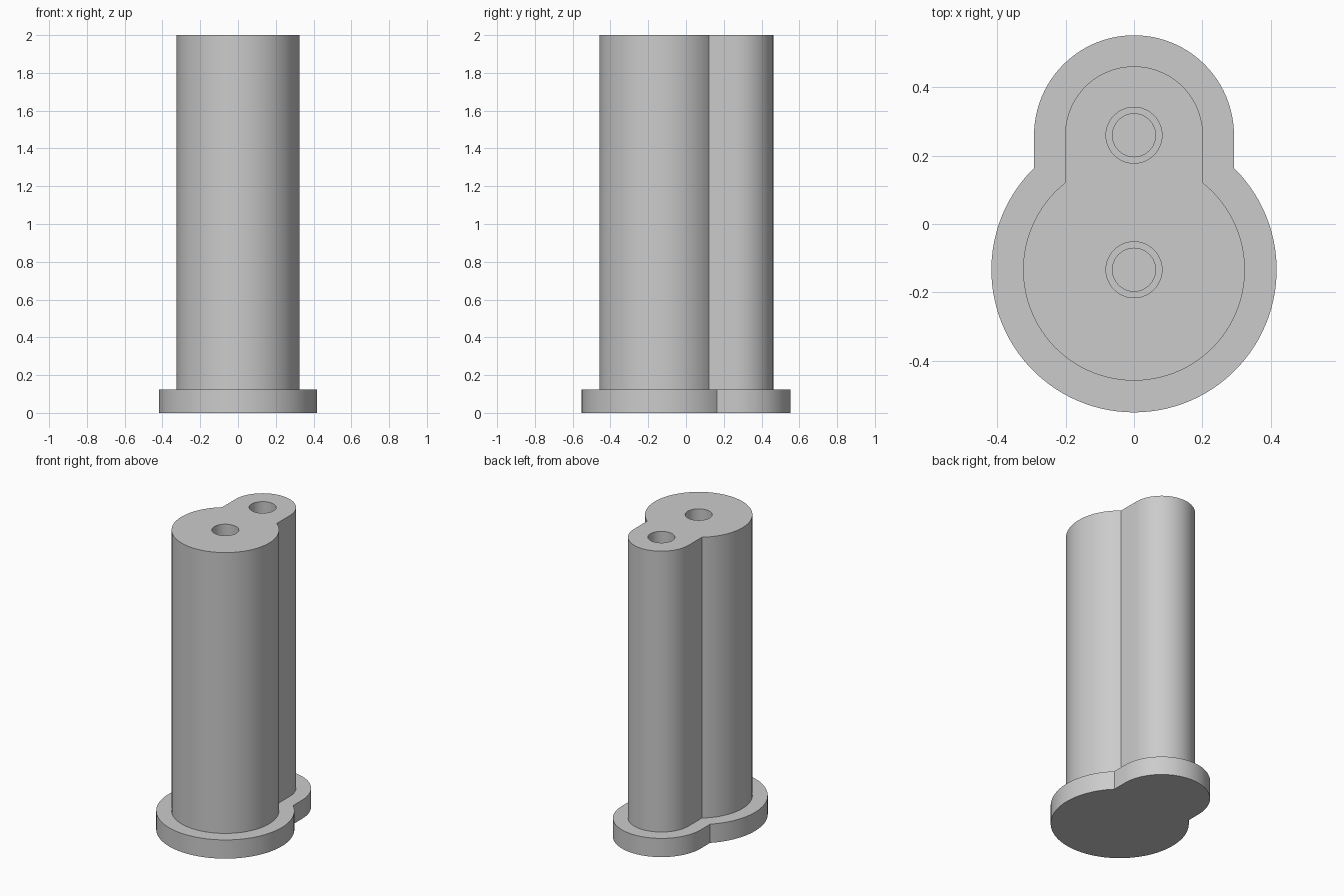
import bpy, bmesh, math

if "Cube" in bpy.data.objects:
    bpy.data.objects.remove(bpy.data.objects["Cube"])

BIG_Y, SMALL_Y = -0.134, 0.26      # centres of the two lobes
FLANGE_Z, TOP_Z = 0.125, 2.0


def arc(cy, r, a0, a1, n):
    """Points of an arc around (0, cy), both ends included."""
    return [(r * math.cos(a0 + (a1 - a0) * i / n),
             cy + r * math.sin(a0 + (a1 - a0) * i / n)) for i in range(n + 1)]


def outline(big_r, small_r):
    """Large circle joined by straight sides to a smaller round lobe."""
    a = math.acos(small_r / big_r)
    return (arc(BIG_Y, big_r, math.pi - a, 2 * math.pi + a, 80)
            + arc(SMALL_Y, small_r, 0, math.pi, 48))


def ring(bm, pts, z):
    vs = [bm.verts.new((x, y, z)) for x, y in pts]
    for i in range(len(vs)):
        bm.edges.new((vs[i - 1], vs[i]))
    return vs


def stack(bm, levels):
    """Join a list of (points, z) rings by quads and cap the last one."""
    rings = [ring(bm, p, z) for p, z in levels]
    for a, b in zip(rings, rings[1:]):
        for i in range(len(a)):
            bm.faces.new((a[i - 1], a[i], b[i], b[i - 1]))
    bm.faces.new(rings[-1])
    return rings[0]


bm = bmesh.new()
body, flange = outline(0.325, 0.202), outline(0.418, 0.293)

# Column and foot flange, from the top rim down
rims = [stack(bm, [(body, TOP_Z), (body, FLANGE_Z), (flange, FLANGE_Z), (flange, 0)])]

# Two stepped blind holes
for cy in (BIG_Y, SMALL_Y):
    wide = arc(cy, 0.082, 0, 2 * math.pi, 48)[:-1]
    narrow = arc(cy, 0.063, 0, 2 * math.pi, 48)[:-1]
    rims.append(stack(bm, [(wide, TOP_Z), (wide, FLANGE_Z),
                           (narrow, FLANGE_Z), (narrow, 0.04)]))

# Top face around the holes
edges = [bm.edges.get((r[i - 1], r[i])) for r in rims for i in range(len(r))]
bmesh.ops.triangle_fill(bm, edges=edges, use_beauty=True, normal=(0, 0, 1))
bmesh.ops.recalc_face_normals(bm, faces=bm.faces)

mesh = bpy.data.meshes.new("flanged_column")
bm.to_mesh(mesh)
bm.free()
grey = bpy.data.materials.new("plain grey")
grey.diffuse_color = (0.6, 0.6, 0.6, 1)
grey.use_nodes = True
grey.node_tree.nodes["Principled BSDF"].inputs["Base Color"].default_value = grey.diffuse_color
mesh.materials.append(grey)
obj = bpy.data.objects.new("flanged_column", mesh)
bpy.context.collection.objects.link(obj)
bpy.context.view_layer.objects.active = obj
obj.select_set(True)
bpy.ops.object.shade_smooth_by_angle(angle=math.radians(30))
